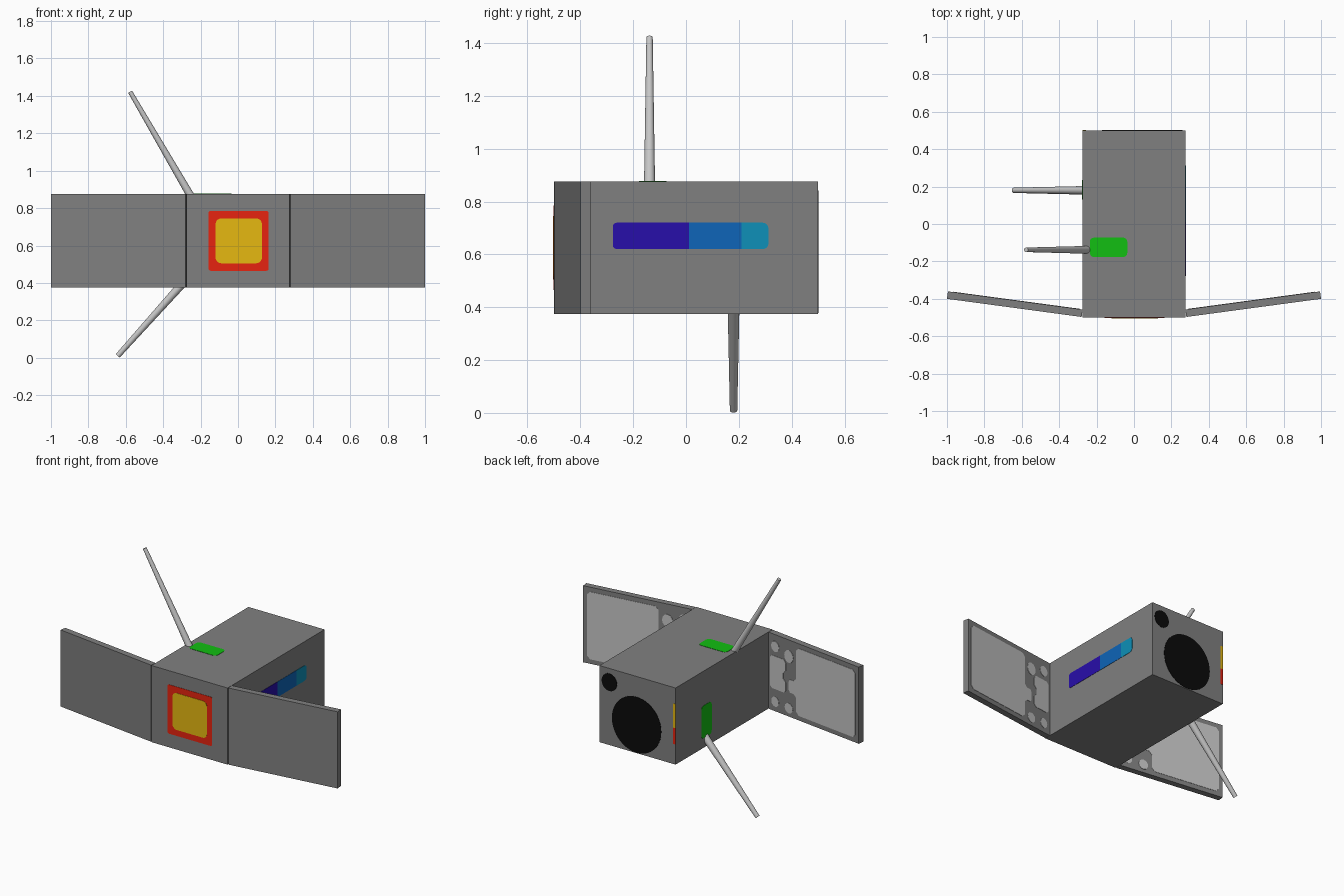
import bpy, bmesh, math
from mathutils import Vector

if "Cube" in bpy.data.objects:
    bpy.data.objects.remove(bpy.data.objects["Cube"])


def mat(name, rgb):
    m = bpy.data.materials.new(name)
    lin = [((c / 255 + 0.055) / 1.055) ** 2.4 if c > 10 else c / 255 / 12.92 for c in rgb]
    m.diffuse_color = (*lin, 1)
    m.use_nodes = True
    m.node_tree.nodes["Principled BSDF"].inputs["Base Color"].default_value = m.diffuse_color
    return m


GREY = mat("body grey", (128, 128, 128))
LIGHT = mat("light grey", (198, 198, 198))
RED = mat("red", (234, 36, 16))
YELLOW = mat("yellow", (230, 184, 17))
GREEN = mat("green", (18, 191, 18))
INDIGO = mat("indigo", (39, 14, 170))
BLUE = mat("blue", (14, 101, 184))
TEAL = mat("teal", (14, 144, 184))
BLACK = mat("black", (10, 10, 10))


def finish(name, bm, material):
    bmesh.ops.recalc_face_normals(bm, faces=bm.faces)
    me = bpy.data.meshes.new(name)
    bm.to_mesh(me)
    bm.free()
    me.materials.append(material)
    ob = bpy.data.objects.new(name, me)
    bpy.context.collection.objects.link(ob)
    return ob


def prism(name, pts, origin, u, v, lo, hi, material):
    """Extrude a 2D outline in the plane (u, v) from lo to hi along u x v."""
    o, u, v = Vector(origin), Vector(u).normalized(), Vector(v).normalized()
    n = u.cross(v)
    bm = bmesh.new()
    face = bm.faces.new([bm.verts.new(o + u * a + v * b + n * lo) for a, b in pts])
    ext = bmesh.ops.extrude_face_region(bm, geom=[face])
    verts = [g for g in ext["geom"] if isinstance(g, bmesh.types.BMVert)]
    bmesh.ops.translate(bm, verts=verts, vec=n * (hi - lo))
    return finish(name, bm, material)


def rounded(a0, a1, b0, b1, radii):
    """Rectangle outline; radii for the four corners, counter-clockwise from low-low."""
    if not isinstance(radii, (list, tuple)):
        radii = [radii] * 4
    pts = []
    corners = [(a0, b0, 1, 1), (a1, b0, -1, 1), (a1, b1, -1, -1), (a0, b1, 1, -1)]
    for i, ((a, b, sa, sb), r) in enumerate(zip(corners, radii)):
        if r == 0:
            pts.append((a, b))
            continue
        for k in range(6):
            t = math.pi * (1 + i / 2 + k / 10)
            pts.append((a + sa * r + r * math.cos(t), b + sb * r + r * math.sin(t)))
    return pts


def ellipse(a, b, ra, rb, n):
    return [(a + ra * math.cos(2 * math.pi * k / n), b + rb * math.sin(2 * math.pi * k / n))
            for k in range(n)]


X, Y, Z = (1, 0, 0), (0, 1, 0), (0, 0, 1)
W, ZB, ZT = 0.275, 0.375, 0.875

# Main box
prism("body", rounded(-W, W, -0.5, 0.5, 0), (0, 0, 0), X, Y, ZB, ZT, GREY)

# Front window
prism("front_frame", rounded(-0.157, 0.163, 0.465, 0.785, 0.01), (0, -0.5, 0), X, Z,
      -0.002, 0.002, RED)
prism("front_window", rounded(-0.12, 0.128, 0.505, 0.745, 0.03), (0, -0.5, 0), X, Z,
      -0.002, 0.004, YELLOW)

# Stripe on the right side, in three colours
for name, y0, y1, radii, m in (("stripe_front", -0.277, 0.012, (0.015, 0, 0, 0.015), INDIGO),
                               ("stripe_middle", 0.012, 0.21, 0, BLUE),
                               ("stripe_rear", 0.21, 0.312, (0, 0.022, 0.022, 0), TEAL)):
    prism(name, rounded(y0, y1, 0.62, 0.72, radii), (W, 0, 0), Y, Z, -0.002, 0.002, m)

# Back face: two lenses and a small two-colour strip at the edge
BACK = ((0, 0.5, 0), (-1, 0, 0), Z, -0.002, 0.002)
prism("large_lens", ellipse(-0.006, 0.56, 0.178, 0.182, 40), *BACK, BLACK)
prism("small_lens", ellipse(-0.203, 0.785, 0.055, 0.057, 24), *BACK, BLACK)
prism("edge_strip_upper", rounded(0.256, 0.2745, 0.613, 0.77, 0), *BACK, YELLOW)
prism("edge_strip_lower", rounded(0.256, 0.2745, 0.507, 0.613, 0), *BACK, RED)

# Green antenna pads on the top and the left side
prism("top_pad", rounded(-0.236, -0.036, -0.177, -0.073, 0.022), (0, 0, ZT), X, Y,
      -0.002, 0.002, GREEN)
prism("side_pad", rounded(-0.235, -0.13, 0.438, 0.65, 0.022), (-W, 0, 0), (0, -1, 0), Z,
      -0.002, 0.002, GREEN)


# Tapered antennas
def antenna(name, p0, p1, r0, r1):
    p0, p1 = Vector(p0), Vector(p1)
    d = p1 - p0
    bm = bmesh.new()
    bmesh.ops.create_cone(bm, cap_ends=True, segments=20, radius1=r0, radius2=r1,
                          depth=d.length)
    ob = finish(name, bm, LIGHT)
    ob.location = (p0 + p1) / 2
    ob.rotation_euler = d.to_track_quat('Z', 'Y').to_euler()
    bpy.ops.object.select_all(action='DESELECT')
    bpy.context.view_layer.objects.active = ob
    ob.select_set(True)
    bpy.ops.object.shade_smooth_by_angle(angle=math.radians(40))


antenna("top_antenna", (-0.247, -0.138, 0.855), (-0.577, -0.138, 1.422), 0.021, 0.012)
antenna("side_antenna", (-0.26, 0.18, 0.437), (-0.643, 0.18, 0.01), 0.023, 0.014)

# Wing panels with light cells on the back; cell outlines are (distance from hinge, height)
LENGTH = math.hypot(0.72, 0.097)
main_cell = [(0.225, 0.425), (0.245, 0.405), (0.68, 0.405), (0.7, 0.425), (0.7, 0.825),
             (0.68, 0.845), (0.245, 0.845), (0.225, 0.825), (0.225, 0.64), (0.205, 0.62),
             (0.175, 0.62), (0.165, 0.605), (0.165, 0.55), (0.175, 0.535),
             (0.205, 0.535), (0.225, 0.515)]
inner_cell = [(0.015, 0.535), (0.03, 0.52), (0.125, 0.52), (0.14, 0.535), (0.14, 0.59),
              (0.12, 0.61), (0.12, 0.645), (0.14, 0.665), (0.14, 0.715), (0.125, 0.735),
              (0.03, 0.735), (0.015, 0.72)]
cells = {"main_cell": main_cell, "inner_cell": inner_cell,
         "spot_a": ellipse(0.055, 0.797, 0.032, 0.035, 12),
         "spot_b": ellipse(0.165, 0.767, 0.036, 0.042, 12),
         "spot_c": ellipse(0.055, 0.438, 0.03, 0.033, 12),
         "spot_d": ellipse(0.165, 0.43, 0.033, 0.033, 12)}
for side, s in (("right", 1), ("left", -1)):
    hinge, along = (s * 0.28, -0.497, 0), (s * 0.72, 0.097, 0)
    lo, hi = (-0.04, 0) if s > 0 else (0, 0.04)
    prism(side + "_panel", rounded(0, LENGTH, ZB, ZT, 0), hinge, along, Z, lo, hi, GREY)
    # thin plates on the rear surface
    lo, hi = (-0.042, -0.038) if s > 0 else (0.038, 0.042)
    for name, pts in cells.items():
        prism(side + "_" + name, pts, hinge, along, Z, lo, hi, LIGHT)
